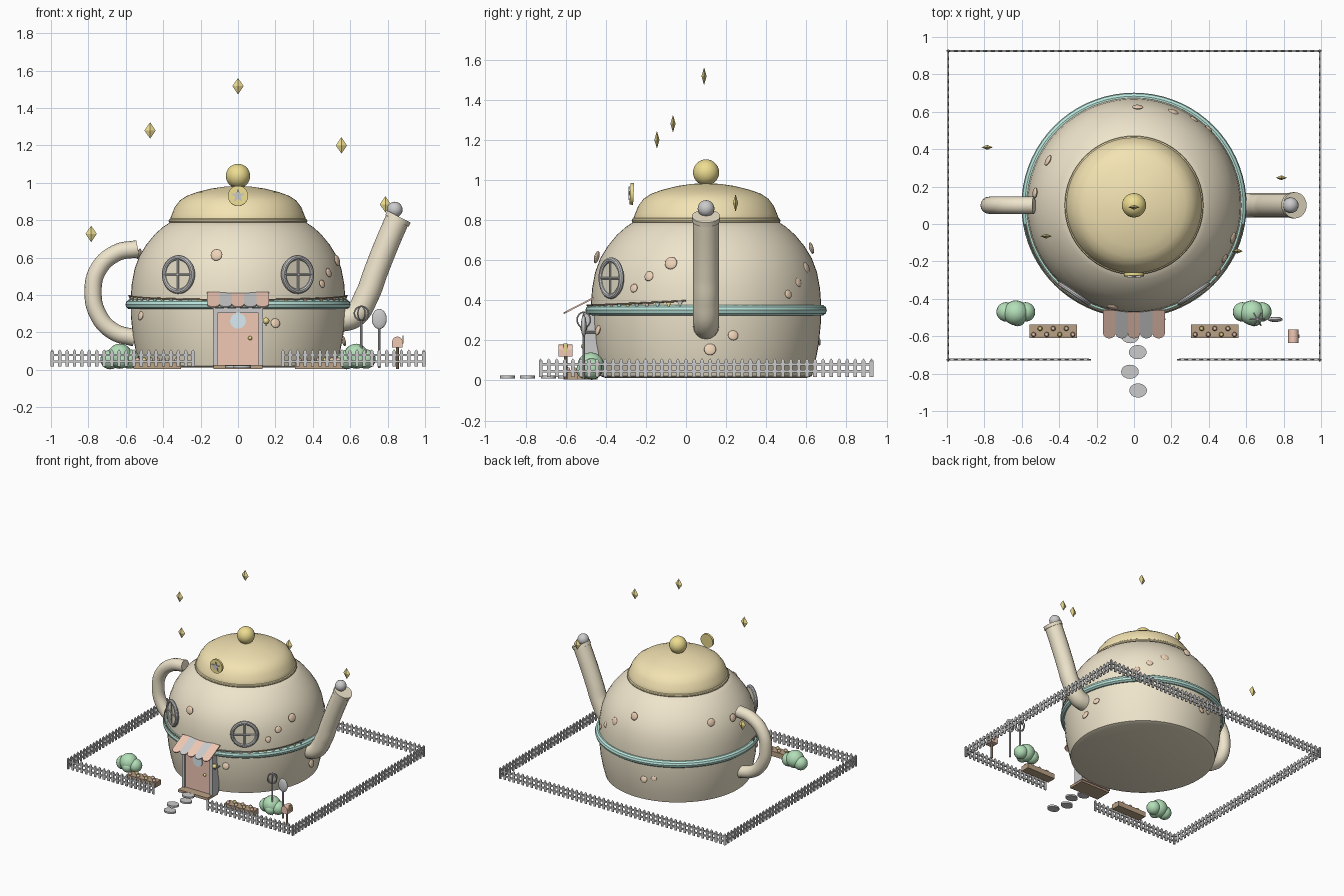
import bpy, bmesh, math
from mathutils import Vector
from math import sin, cos, pi, radians

if "Cube" in bpy.data.objects:
    bpy.data.objects.remove(bpy.data.objects["Cube"])

CY = 0.1  # pot axis in y

def mat(name, r, g, b):
    m = bpy.data.materials.new(name)
    m.diffuse_color = (r, g, b, 1)
    m.use_nodes = True
    m.node_tree.nodes["Principled BSDF"].inputs["Base Color"].default_value = m.diffuse_color
    return m

CREAM = mat("cream", .86, .78, .60)
BUTTER = mat("butter", .90, .77, .45)
GOLD = mat("gold", .85, .72, .28)
MINT = mat("mint", .50, .80, .72)
CORAL = mat("coral", .88, .58, .46)
PEACH = mat("peach", .86, .65, .48)
GREEN = mat("green", .45, .74, .48)
BROWN = mat("brown", .50, .36, .24)
BLUE = mat("pale_blue", .70, .84, .90)
GLASS = mat("glass", .88, .82, .64)

def finish(name, m=None, smooth=True):
    o = bpy.context.object
    o.name = name
    if m:
        o.data.materials.append(m)
    if smooth:
        bpy.ops.object.shade_smooth_by_angle(angle=radians(35))
    return o

def aim(d):
    return Vector(d).to_track_quat('Z', 'Y').to_euler()

def box(name, x, y, z, m=None):
    bpy.ops.mesh.primitive_cube_add(size=1, location=((x[0]+x[1])/2, (y[0]+y[1])/2, (z[0]+z[1])/2))
    bpy.context.object.scale = (x[1]-x[0], y[1]-y[0], z[1]-z[0])
    return finish(name, m, False)

def ball(name, p, r, m=None, scale=(1, 1, 1), d=(0, 0, 1), seg=20):
    bpy.ops.mesh.primitive_uv_sphere_add(segments=seg, ring_count=seg//2, radius=r, location=p, rotation=aim(d))
    bpy.context.object.scale = scale
    return finish(name, m)

def disc(name, p, r, h, m=None, d=(0, 0, 1), seg=32):
    bpy.ops.mesh.primitive_cylinder_add(vertices=seg, radius=r, depth=h, location=p, rotation=aim(d))
    return finish(name, m)

def rod(name, a, b, r, m=None):
    a, b = Vector(a), Vector(b)
    return disc(name, (a+b)/2, r, (b-a).length, m, b-a, 10)

def ring(name, p, R, r, m=None, d=(0, 0, 1), seg=40):
    bpy.ops.mesh.primitive_torus_add(major_radius=R, minor_radius=r, major_segments=seg, minor_segments=10,
                                     location=p, rotation=aim(d))
    return finish(name, m)

def from_bmesh(name, bm, m, smooth):
    me = bpy.data.meshes.new(name)
    bm.to_mesh(me)
    bm.free()
    o = bpy.data.objects.new(name, me)
    bpy.context.collection.objects.link(o)
    bpy.ops.object.select_all(action='DESELECT')
    o.select_set(True)
    bpy.context.view_layer.objects.active = o
    return finish(name, m, smooth)

def lathe(name, prof, m, seg=64):
    bm = bmesh.new()
    vs = [bm.verts.new((r, 0, z)) for r, z in prof]
    es = [bm.edges.new(e) for e in zip(vs, vs[1:])]
    bmesh.ops.spin(bm, geom=vs+es, cent=(0, 0, 0), axis=(0, 0, 1), angle=2*pi, steps=seg)
    bmesh.ops.remove_doubles(bm, verts=bm.verts, dist=1e-4)
    bmesh.ops.recalc_face_normals(bm, faces=bm.faces)
    o = from_bmesh(name, bm, m, True)
    o.location.y = CY
    return o

def plate(name, pts, t, m=None):
    bm = bmesh.new()
    bm.faces.new([bm.verts.new(p) for p in pts])
    o = from_bmesh(name, bm, m, False)
    s = o.modifiers.new("thickness", 'SOLIDIFY')
    s.thickness, s.offset = t, 0
    return o

def tube(name, pts, r, m=None):
    cu = bpy.data.curves.new(name, 'CURVE')
    cu.dimensions, cu.bevel_depth, cu.bevel_resolution = '3D', r, 6
    cu.use_fill_caps = True
    sp = cu.splines.new('BEZIER')
    sp.bezier_points.add(len(pts)-1)
    for b, p in zip(sp.bezier_points, pts):
        b.co = p
        b.handle_left_type = b.handle_right_type = 'AUTO'
    o = bpy.data.objects.new(name, cu)
    bpy.context.collection.objects.link(o)
    bpy.ops.object.select_all(action='DESELECT')
    o.select_set(True)
    bpy.context.view_layer.objects.active = o
    bpy.ops.object.convert(target='MESH')
    return finish(name, m)

# pot body, lid, knob and band
lathe("pot_body", [(0, .012), (.50, .012), (.528, .022), (.545, .09), (.562, .18), (.573, .29), (.574, .38), (.568, .46),
                   (.553, .54), (.527, .61), (.49, .67), (.445, .725), (.40, .765), (.355, .795), (0, .80)], CREAM)
lathe("lid", [(0, .785), (.36, .785), (.362, .81), (.352, .835), (.338, .87), (.312, .905), (.275, .93),
              (.22, .95), (.14, .97), (.07, .98), (0, .984)], BUTTER)
ring("lid_rim", (0, CY, .797), .358, .013, BUTTER, seg=64)
ball("lid_knob", (0, CY, 1.037), .065, GOLD, seg=28)
ring("pot_band", (0, CY, .35), .575, .027, MINT, seg=72)

# handle and spout
tube("handle", [(x, CY, z) for x, z in [(-.535, .648), (-.65, .625), (-.745, .54), (-.775, .42), (-.745, .29),
                                        (-.665, .205), (-.55, .17)]], .046, CREAM)
tube("spout", [(x, CY, z) for x, z in [(.53, .265), (.62, .29), (.69, .40), (.735, .52), (.79, .66), (.85, .80)]], .065, CREAM)
disc("spout_lip", (.855, CY, .808), .07, .025, CREAM, (.46, 0, .89))
ball("spout_ball", (.838, CY, .857), .042)

# star badge
disc("badge", (0, -.27, .93), .054, .018, GOLD, (0, -1, .05))
plate("badge_star", [((.038 if i % 2 == 0 else .016)*sin(i*pi/5), -.282,
                      .93+(.038 if i % 2 == 0 else .016)*cos(i*pi/5)) for i in range(10)], .008)

# biscuit spots on the pot
for x, y, z, r in [(-.115, -.445, .615, .032), (.2, -.44, .25, .026), (.53, -.075, .585, .032), (.485, -.185, .52, .025),
                   (.45, -.26, .46, .022), (.565, .12, .155, .03), (.555, .235, .225, .026), (.40, .51, .43, .022),
                   (.32, .56, .49, .024), (.21, .6, .56, .03), (.02, .625, .66, .03), (-.46, .34, .63, .03),
                   (-.53, .165, .62, .03), (-.09, .66, .20, .026), (-.165, .64, .22, .022), (-.52, -.145, .29, .026)]:
    ball("spot", (x, y, z), r, PEACH, (1, 1, .35), (x, y-CY, .15), 16)

# round windows
for s in (-1, 1):
    n = Vector((s*sin(radians(34)), -cos(radians(34)), 0))
    t = Vector((n.y, -n.x, 0))
    c = Vector((0, CY, .51)) + n*.57
    ring("window_frame", c, .09, .014, None, n)
    disc("window_glass", c-n*.004, .088, .016, GLASS, n)
    rod("window_bar", c+n*.006-t*.088, c+n*.006+t*.088, .006)
    rod("window_bar", c+n*.006-Vector((0, 0, .088)), c+n*.006+Vector((0, 0, .088)), .006)

# door, frame, step, lamp
box("door", (-.115, .115), (-.505, -.43), (.02, .31), CORAL)
disc("door_window", (0, -.506, .262), .042, .012, BLUE, (0, -1, 0))
ball("door_knob", (.065, -.513, .17), .011, GOLD)
for s in (-1, 1):
    box("door_frame", (s*.122-.012, s*.122+.012), (-.515, -.43), (.02, .31))
box("door_frame_top", (-.134, .134), (-.515, -.43), (.305, .33))
box("door_step", (-.13, .13), (-.57, -.44), (.005, .025), BROWN)
rod("lamp_bracket", (.15, -.44, .24), (.15, -.51, .24), .006)
ball("lamp", (.15, -.51, .262), .018, GOLD, seg=12)

# striped scalloped awning
w = .066
for i in range(5):
    x = (i-2)*w
    slope = lambda px, t: (px, -.46-.15*t, .412-.077*t)
    edge = [slope(x+w/2*cos(a*pi/8), .82+.18*sin(a*pi/8)) for a in range(9)]
    plate("awning_stripe", [slope(x-w/2, 0), slope(x+w/2, 0)]+edge, .008, None if i % 2 else CORAL)

# bunting
arc = lambda a: Vector((.592*sin(a), CY-.592*cos(a), .375+.022*(a/1.4)**2))
tube("bunting_string", [arc(-1.4+2.8*i/14) for i in range(15)], .004, BROWN)
for i in range(28):
    a = -1.35+2.7*i/27
    p, q = arc(a-.024), arc(a+.024)
    plate("bunting_flag", [p, q, (p+q)/2-Vector((0, 0, .03))], .004, (CORAL, MINT, GOLD, None)[i % 4])

# picket fence with front gap
def fence(a, b):
    a, b = Vector(a), Vector(b)
    n = round((b-a).length/.04)
    along_x = abs(b.x-a.x) > abs(b.y-a.y)
    hx, hy = (.009, .004) if along_x else (.004, .009)
    bm = bmesh.new()
    for i in range(n+1):
        c = a.lerp(b, i/n)
        ps = [bm.verts.new((c.x+sx*hx, c.y+sy*hy, z)) for z in (.018, .098) for sx, sy in ((-1, -1), (1, -1), (1, 1), (-1, 1))]
        top = bm.verts.new((c.x, c.y, .11))
        bm.faces.new(ps[3::-1])
        for k in range(4):
            bm.faces.new((ps[k], ps[(k+1) % 4], ps[4+(k+1) % 4], ps[4+k]))
            bm.faces.new((ps[4+k], ps[4+(k+1) % 4], top))
    from_bmesh("fence_pickets", bm, None, False)
    for z in (.045, .08):
        e = (0, .005) if along_x else (.005, 0)
        box("fence_rail", (a.x-e[0], b.x+e[0]), (a.y-e[1], b.y+e[1]), (z-.006, z+.006))

fence((-.993, -.725, 0), (-.24, -.725, 0))
fence((.24, -.725, 0), (.993, -.725, 0))
fence((-.993, .925, 0), (.993, .925, 0))
for s in (-1, 1):
    fence((s*.993, -.725, 0), (s*.993, .925, 0))

# bushes and flower boxes
for s in (-1, 1):
    for dx, dy, z, r in [(0, 0, .073, .067), (-.052, .005, .055, .052), (.052, .005, .058, .052), (.01, -.03, .05, .042)]:
        ball("bush", (s*.632+dx, -.475+dy, z), r, GREEN)
    box("flower_box", (s*.432-.128, s*.432+.128), (-.61, -.538), (.005, .045), BROWN)
    for i in range(7):
        ball("flower", (s*.432-.105+.035*i, -.575+(.016 if i % 2 else -.016), .053), .014, (CORAL, GOLD, PEACH)[i % 3], seg=10)

# stepping stones
for x, y in [(-.02, -.60), (.02, -.685), (-.022, -.79), (.022, -.89)]:
    disc("stepping_stone", (x, y, .017), .047, .014, None, seg=24).scale.y = .8

# spoon and whisk garden stakes
rod("spoon_handle", (.755, -.51, .01), (.755, -.51, .24), .007)
ball("spoon_bowl", (.755, -.51, .272), .04, None, (1, .35, 1.35))
rod("whisk_handle", (.66, -.51, .01), (.66, -.51, .265), .007)
for k in range(3):
    ring("whisk_wire", (.66, -.51, .302), .038, .004, None, (sin(k*pi/3), cos(k*pi/3), 0), 24)

# mailbox
rod("mailbox_post", (.852, -.60, .005), (.852, -.60, .13), .008, BROWN)
box("mailbox_box", (.824, .88), (-.635, -.565), (.12, .15), CORAL)
disc("mailbox_top", (.852, -.60, .15), .028, .07, CORAL, (0, -1, 0), 20)
box("mailbox_flag", (.88, .886), (-.61, -.59), (.14, .185), GOLD)

# floating sparkles
for x, y, z in [(0, .09, 1.517), (-.47, -.065, 1.28), (.553, -.145, 1.2), (.788, .247, .885), (-.785, .41, .727)]:
    bm = bmesh.new()
    top, bot = bm.verts.new((x, y, z+.044)), bm.verts.new((x, y, z-.044))
    mid = [bm.verts.new((x+.03*dx, y+.013*dy, z)) for dx, dy in ((1, 0), (0, 1), (-1, 0), (0, -1))]
    for k in range(4):
        bm.faces.new((mid[k], mid[(k+1) % 4], top))
        bm.faces.new((mid[(k+1) % 4], mid[k], bot))
    from_bmesh("sparkle", bm, GOLD, False)
